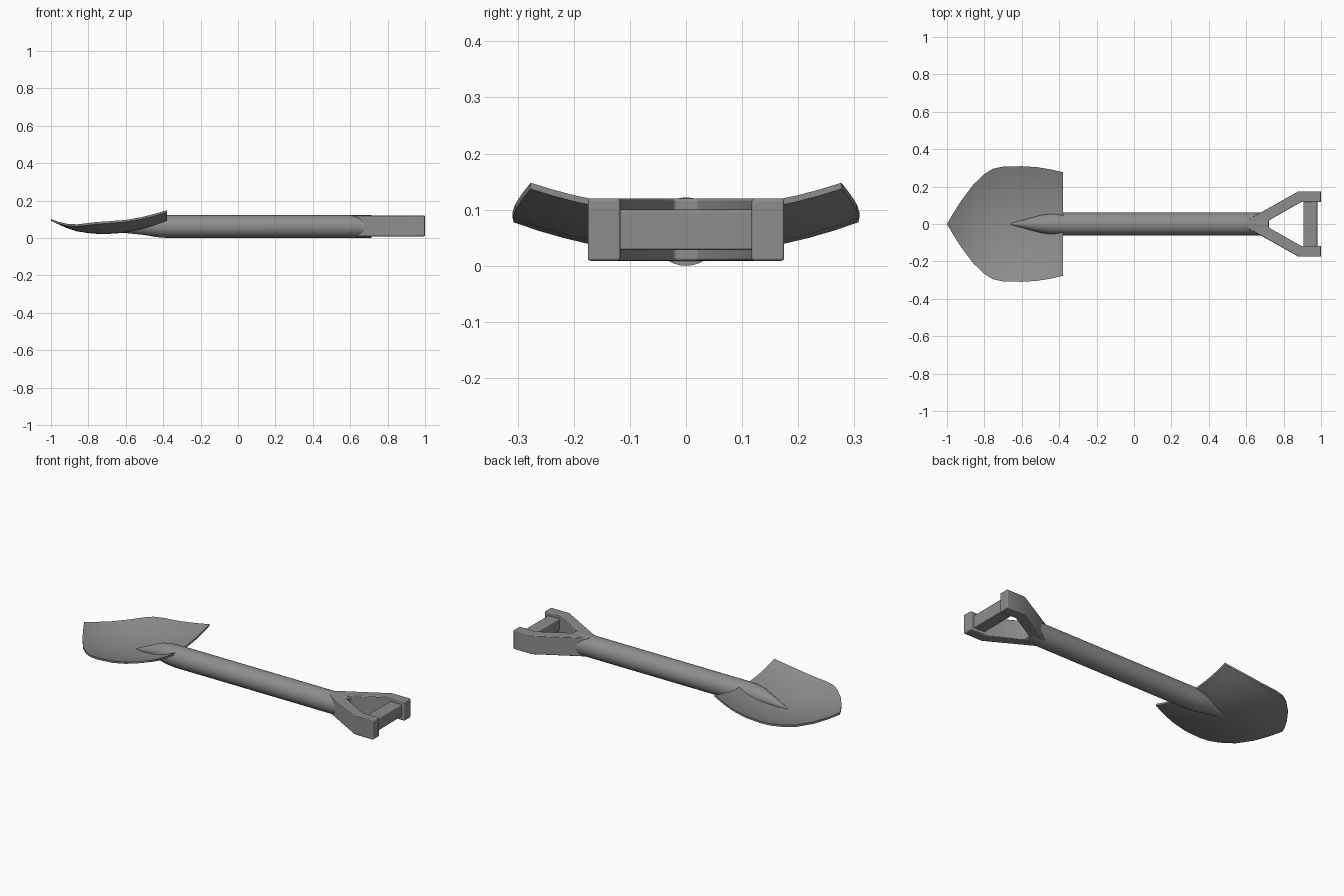
import bpy, bmesh, math

if "Cube" in bpy.data.objects:
    bpy.data.objects.remove(bpy.data.objects["Cube"])

AXIS_Z = 0.061

# Dark grey used on every part
grey = bpy.data.materials.new("dark_grey")
grey.diffuse_color = (0.27, 0.27, 0.27, 1)
grey.use_nodes = True
grey.node_tree.nodes["Principled BSDF"].inputs["Base Color"].default_value = grey.diffuse_color


def finish(bm, name, angle=35, bevel=0.0):
    bmesh.ops.remove_doubles(bm, verts=bm.verts, dist=1e-5)
    bmesh.ops.recalc_face_normals(bm, faces=bm.faces)
    mesh = bpy.data.meshes.new(name)
    bm.to_mesh(mesh)
    bm.free()
    mesh.materials.append(grey)
    ob = bpy.data.objects.new(name, mesh)
    bpy.context.collection.objects.link(ob)
    bpy.ops.object.select_all(action='DESELECT')
    ob.select_set(True)
    bpy.context.view_layer.objects.active = ob
    bpy.ops.object.shade_smooth_by_angle(angle=math.radians(angle))
    if bevel:
        mod = ob.modifiers.new("soft_edges", 'BEVEL')
        mod.width = bevel
        mod.segments = 3
        mod.harden_normals = True
    return ob


def prism(bm, outline, z0, z1):
    face = bm.faces.new([bm.verts.new((x, y, z0)) for x, y in outline])
    top = bmesh.ops.extrude_face_region(bm, geom=[face])['geom']
    # close the open side left by the extrusion
    if not face.is_valid or all(len(e.link_faces) == 1 for e in face.edges):
        bmesh.ops.holes_fill(bm, edges=bm.edges)
    for v in top:
        if isinstance(v, bmesh.types.BMVert):
            v.co.z = z1


# Dished blade: stations of (x, half width, centreline height of the top face)
stations = [(-1.0, 0.0, 0.102), (-0.965, 0.06, 0.086), (-0.92, 0.13, 0.066),
            (-0.86, 0.21, 0.046), (-0.80, 0.267, 0.037), (-0.755, 0.295, 0.033),
            (-0.70, 0.307, 0.032), (-0.60, 0.309, 0.039), (-0.52, 0.304, 0.055),
            (-0.45, 0.293, 0.076), (-0.38, 0.277, 0.102)]
THICK = 0.011
N = 14
MID = N // 2
LAST = len(stations) - 1
bm = bmesh.new()
layers = []
for drop in (0.0, THICK):
    tip = bm.verts.new((stations[0][0], 0, stations[0][2] - drop))
    rows = [[tip] * (N + 1)]
    for x, w, z in stations[1:]:
        ys = [w * (2 * j / N - 1) for j in range(N + 1)]
        rows.append([bm.verts.new((x, y, z + 0.6 * y * y - drop)) for y in ys])
    for j in range(N):
        bm.faces.new((tip, rows[1][j], rows[1][j + 1]))
        for a, b in zip(rows[1:], rows[2:]):
            bm.faces.new((a[j], a[j + 1], b[j + 1], b[j]))
    layers.append(rows)
# Rim joining the upper and lower faces
top, bot = layers
rim = ([(0, MID)] + [(i, 0) for i in range(1, LAST + 1)]
       + [(LAST, j) for j in range(1, N + 1)]
       + [(i, N) for i in range(LAST - 1, 0, -1)])
for (i, j), (k, l) in zip(rim, rim[1:] + rim[:1]):
    bm.faces.new((top[i][j], top[k][l], bot[k][l], bot[i][j]))
finish(bm, "blade")

# Shaft tapering to a point on the blade: (x, radius, centre height)
rings = [(-0.66, 0.003, 0.033), (-0.62, 0.014, 0.042), (-0.56, 0.031, 0.053),
         (-0.50, 0.047, 0.063), (-0.44, 0.058, 0.063), (-0.38, 0.061, AXIS_Z),
         (0.715, 0.061, AXIS_Z)]
SIDES = 32
bm = bmesh.new()
loops = []
for x, r, z in rings:
    loops.append([bm.verts.new((x, r * math.cos(2 * math.pi * k / SIDES),
                                z + r * math.sin(2 * math.pi * k / SIDES)))
                  for k in range(SIDES)])
for a, b in zip(loops, loops[1:]):
    for k in range(SIDES):
        bm.faces.new((a[k], a[(k + 1) % SIDES], b[(k + 1) % SIDES], b[k]))
bm.faces.new(loops[0])
bm.faces.new(loops[-1])
finish(bm, "shaft")

# Forked handle with end blocks
half = [(0.60, 0.018), (0.88, 0.175), (1.0, 0.175), (1.0, 0.117),
        (0.893, 0.117), (0.722, 0.02)]
bm = bmesh.new()
prism(bm, half + [(x, -y) for x, y in reversed(half)], 0.009, 0.12)
finish(bm, "handle_fork", bevel=0.005)

# Grip bar across the fork
bm = bmesh.new()
prism(bm, [(0.905, -0.125), (0.98, -0.125), (0.98, 0.125), (0.905, 0.125)], 0.028, 0.1)
finish(bm, "grip_bar", bevel=0.005)
